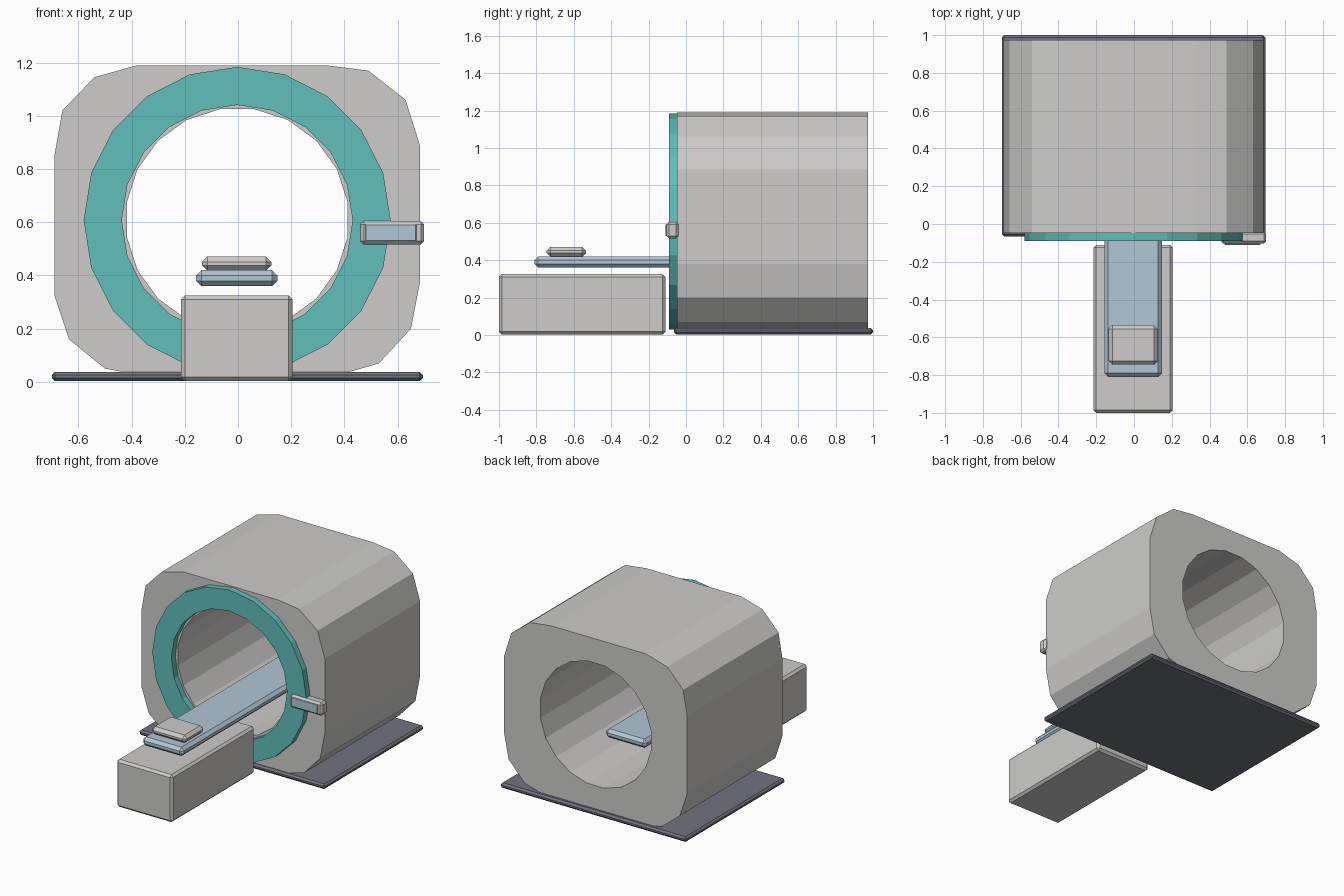
import bpy, bmesh
from math import cos, sin, tau
from mathutils import Vector

if "Cube" in bpy.data.objects:
    bpy.data.objects.remove(bpy.data.objects["Cube"])


def material(name, r, g, b):
    m = bpy.data.materials.new(name)
    m.use_nodes = True
    m.diffuse_color = (r, g, b, 1)
    m.node_tree.nodes["Principled BSDF"].inputs["Base Color"].default_value = (r, g, b, 1)
    return m


grey = material("warm grey", 0.61, 0.605, 0.59)
teal = material("teal", 0.115, 0.52, 0.49)
blue = material("pale blue", 0.44, 0.57, 0.67)
slate = material("dark slate", 0.165, 0.17, 0.21)


def add_object(name, bm, mat):
    bmesh.ops.recalc_face_normals(bm, faces=bm.faces[:])
    mesh = bpy.data.meshes.new(name)
    bm.to_mesh(mesh)
    bm.free()
    mesh.materials.append(mat)
    obj = bpy.data.objects.new(name, mesh)
    bpy.context.collection.objects.link(obj)
    return obj


def box(name, low, high, bevel, mat):
    """Box between two corners with chamfered edges."""
    low, high = Vector(low), Vector(high)
    bm = bmesh.new()
    bmesh.ops.create_cube(bm, size=1)
    bmesh.ops.scale(bm, vec=high - low, verts=bm.verts)
    bmesh.ops.translate(bm, vec=(low + high) / 2, verts=bm.verts)
    bmesh.ops.bevel(bm, geom=bm.edges[:], offset=bevel, segments=1,
                    affect='EDGES', clamp_overlap=True)
    return add_object(name, bm, mat)


def circle(radius, height, turn=0.0, sides=20):
    return [(radius * cos(tau * (i + turn) / sides) - 0.003,
             radius * sin(tau * (i + turn) / sides) + height) for i in range(sides)]


def hollow_prism(name, outer, inner, front, back, mat):
    """Extrude the area between two outlines along y."""
    bm = bmesh.new()
    edges = []
    for loop in (outer, inner):
        verts = [bm.verts.new((x, front, z)) for x, z in loop]
        edges += [bm.edges.new((v, verts[i - 1])) for i, v in enumerate(verts)]
    bmesh.ops.triangle_fill(bm, edges=edges, use_beauty=True)
    geom = bmesh.ops.extrude_face_region(bm, geom=bm.faces[:], use_keep_orig=True)["geom"]
    moved = [g for g in geom if isinstance(g, bmesh.types.BMVert)]
    bmesh.ops.translate(bm, vec=(0, back - front, 0), verts=moved)
    return add_object(name, bm, mat)


# Scanner housing with its open bore
housing_outline = [
    (0.33, 1.19), (0.49, 1.17), (0.63, 1.06), (0.685, 0.885),
    (0.685, 0.38), (0.65, 0.2), (0.53, 0.07), (0.41, 0.035),
    (-0.42, 0.035), (-0.5, 0.05), (-0.635, 0.16), (-0.69, 0.325),
    (-0.69, 0.85), (-0.66, 1.02), (-0.54, 1.145), (-0.38, 1.19)]
hollow_prism("scanner_housing", housing_outline, circle(0.42, 0.61, 0.5), -0.048, 0.973, grey)

# Coloured ring around the bore
hollow_prism("bore_ring", circle(0.577, 0.607), circle(0.434, 0.607), -0.09, -0.048, teal)

# Floor plate, couch and pillow
box("floor_plate", (-0.7, -0.065, 0.003), (0.695, 1.0, 0.038), 0.012, slate)
box("couch_pedestal", (-0.215, -1.0, 0.003), (0.205, -0.11, 0.325), 0.015, grey)
box("couch_top", (-0.157, -0.81, 0.36), (0.148, 0.66, 0.42), 0.02, blue)
box("pillow", (-0.135, -0.745, 0.418), (0.125, -0.535, 0.471), 0.02, grey)

# Control panel with screen
box("control_panel", (0.46, -0.104, 0.517), (0.7, -0.04, 0.605), 0.013, grey)
box("control_screen", (0.48, -0.11, 0.53), (0.67, -0.102, 0.592), 0.002, blue)
